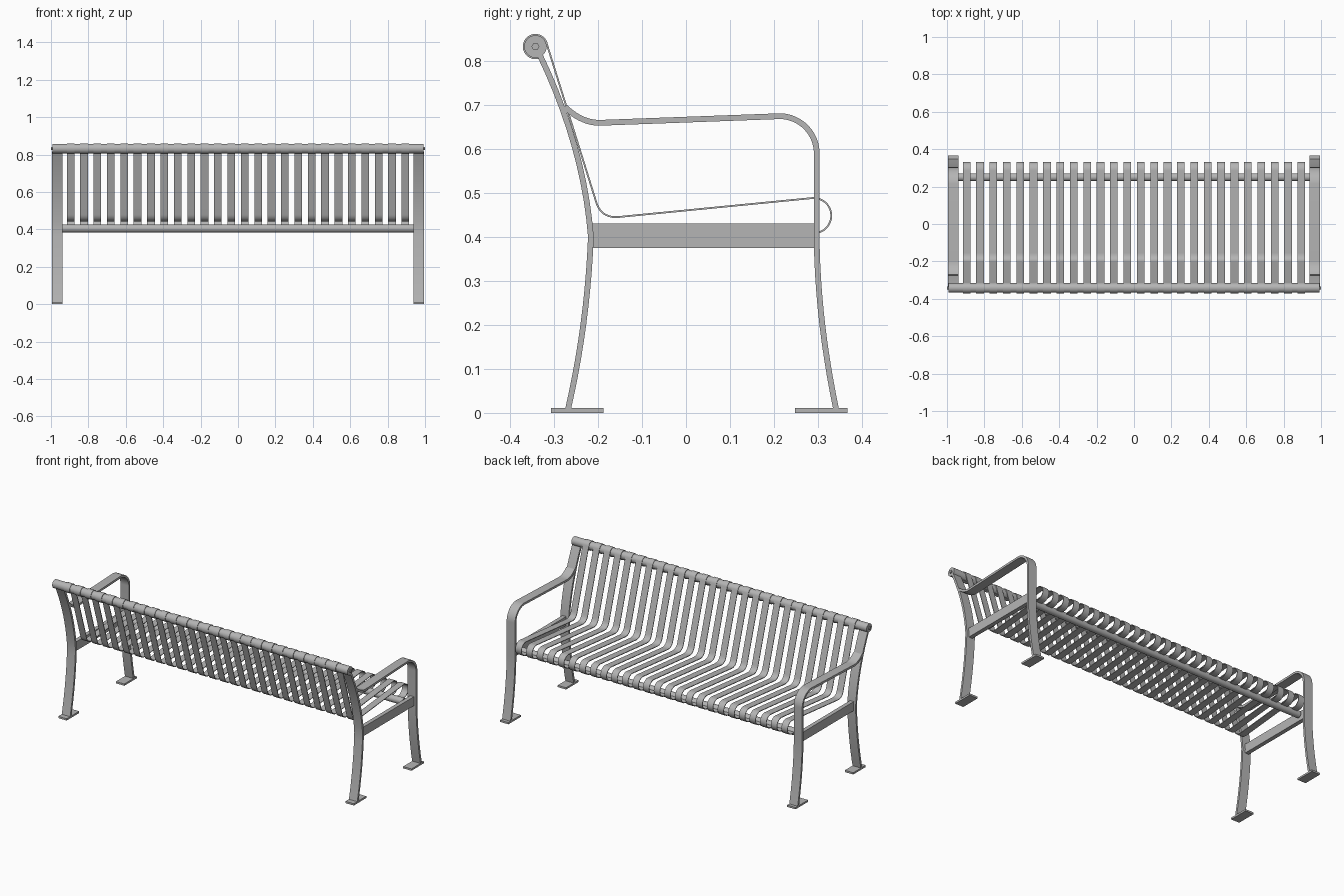
import bpy, bmesh
from math import sin, cos, pi, radians
from mathutils import Vector, Matrix

if "Cube" in bpy.data.objects:
    bpy.data.objects.remove(bpy.data.objects["Cube"])

steel = bpy.data.materials.new("grey_steel")
steel.use_nodes = True
GREY = (0.46, 0.46, 0.46, 1)
steel.diffuse_color = GREY
steel.node_tree.nodes["Principled BSDF"].inputs["Base Color"].default_value = GREY


def finish(bm, name, mirror=False):
    bmesh.ops.recalc_face_normals(bm, faces=bm.faces)
    mesh = bpy.data.meshes.new(name)
    bm.to_mesh(mesh)
    bm.free()
    mesh.materials.append(steel)
    obj = bpy.data.objects.new(name, mesh)
    bpy.context.collection.objects.link(obj)
    bpy.ops.object.select_all(action='DESELECT')
    obj.select_set(True)
    bpy.context.view_layer.objects.active = obj
    bpy.ops.object.shade_smooth_by_angle(angle=radians(35))
    if mirror:
        obj.modifiers.new("Mirror", 'MIRROR')
    return obj


def bend(a, c, b, n=10):
    """Quadratic curve from a to b, pulled towards c."""
    a, b, c = Vector(a), Vector(b), Vector(c)
    return [a * (1 - t) ** 2 + c * 2 * t * (1 - t) + b * t * t
            for t in (i / n for i in range(n + 1))]


def arc(cy, cz, r, start, end, n=16):
    angles = (radians(start + (end - start) * i / n) for i in range(n + 1))
    return [Vector((cy + r * cos(a), cz + r * sin(a))) for a in angles]


def ribbon(name, path, x0, x1, thick, mirror=False):
    """Flat bar following a path in the side plane."""
    pts = [path[0]] + [q for p, q in zip(path, path[1:]) if (q - p).length > 1e-4]
    bm = bmesh.new()
    rings = []
    for i, p in enumerate(pts):
        before = (p - pts[i - 1]).normalized() if i else None
        after = (pts[i + 1] - p).normalized() if i + 1 < len(pts) else None
        t = ((before or after) + (after or before)).normalized()
        n = Vector((-t.y, t.x)) * thick / 2
        rings.append([bm.verts.new((x, *q)) for x, q in
                      ((x0, p + n), (x1, p + n), (x1, p - n), (x0, p - n))])
    for a, b in zip(rings, rings[1:]):
        for k in range(4):
            j = (k + 1) % 4
            bm.faces.new((a[k], a[j], b[j], b[k]))
    bm.faces.new(rings[0])
    bm.faces.new(rings[-1])
    return finish(bm, name, mirror)


def box(name, lo, hi):
    bm = bmesh.new()
    lo, hi = Vector(lo), Vector(hi)
    bmesh.ops.create_cube(bm, size=1, matrix=Matrix.Translation((lo + hi) / 2)
                          @ Matrix.Diagonal((*(hi - lo), 1)))
    return finish(bm, name, True)


def rod(name, x0, x1, y, z, r, sides=32, mirror=False):
    bm = bmesh.new()
    bmesh.ops.create_cone(bm, cap_ends=True, segments=sides, radius1=r, radius2=r,
                          depth=x1 - x0, matrix=Matrix.Translation(((x0 + x1) / 2, y, z))
                          @ Matrix.Rotation(pi / 2, 4, 'Y'))
    return finish(bm, name, mirror)


# End frames: curved rear leg, and front leg running up into the armrest
IN, OUT, BAR = 0.938, 0.994, 0.013
rear = bend((-0.268, 0.008), (-0.224, 0.2), (-0.216, 0.4)) \
    + bend((-0.216, 0.4), (-0.232, 0.605), (-0.333, 0.815))
ribbon("rear_leg", rear, IN, OUT, BAR, True)

front = bend((0.341, 0.008), (0.301, 0.2), (0.297, 0.38)) \
    + arc(0.212, 0.589, 0.085, 0, 88) \
    + bend((-0.19, 0.659), (-0.235, 0.656), (-0.275, 0.695))
ribbon("front_leg_and_armrest", front, IN, OUT, BAR, True)

box("side_rail", (0.955, -0.213, 0.375), (0.98, 0.293, 0.43))
for label, y in (("rear_foot", -0.247), ("front_foot", 0.307)):
    box(label, (IN, y - 0.06, 0), (OUT, y + 0.06, 0.011))

# Cross pipes with bolts in the ends of the upper one
TOP_Y, TOP_Z = -0.342, 0.832
rod("top_pipe", -0.993, 0.993, TOP_Y, TOP_Z, 0.0255)
rod("end_bolt", 0.985, 1.0, TOP_Y, TOP_Z, 0.009, 6, True)
rod("seat_pipe", -0.943, 0.943, 0.25, 0.405, 0.021)

# One slat: wraps the top pipe, runs down the back, along the seat, curls under
COUNT, SPAN, WIDTH = 26, 1.79, 0.041
path = arc(TOP_Y, TOP_Z, 0.0267, 290, 10, 24) \
    + bend((-0.205, 0.482), (-0.194, 0.441), (-0.152, 0.445)) \
    + arc(0.29, 0.448, 0.040, 95, -90) \
    + [Vector((0.262, 0.41))]
slats = ribbon("slats", path, -SPAN / 2 - WIDTH / 2, -SPAN / 2 + WIDTH / 2, 0.004)
array = slats.modifiers.new("Array", 'ARRAY')
array.count = COUNT
array.use_relative_offset = False
array.use_constant_offset = True
array.constant_offset_displace = (SPAN / (COUNT - 1), 0, 0)
